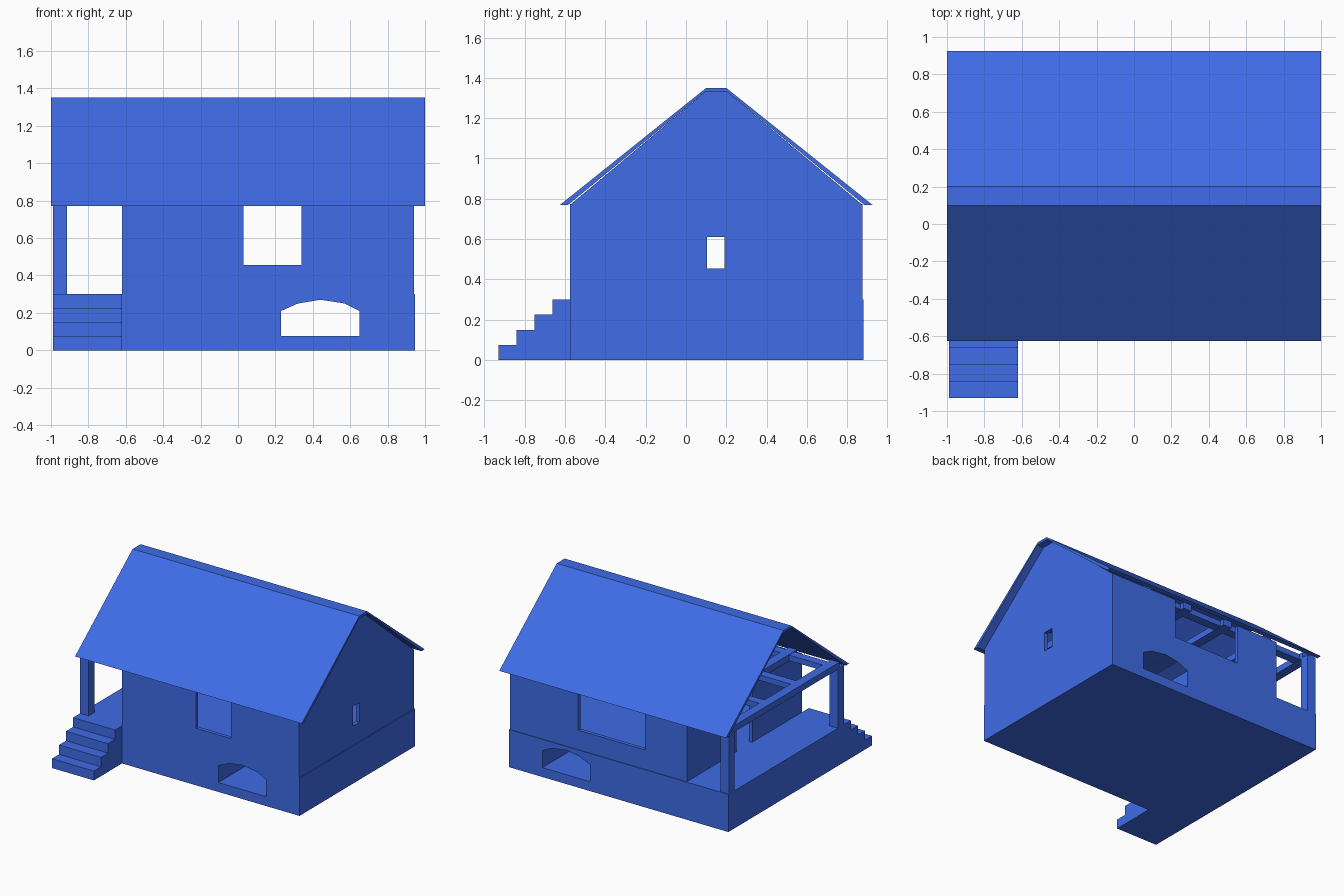
import bpy, bmesh
from mathutils import Vector

if "Cube" in bpy.data.objects:
    bpy.data.objects.remove(bpy.data.objects["Cube"])

mat = bpy.data.materials.new("house_blue")
mat.diffuse_color = (0.05, 0.15, 0.8, 1)
mat.use_nodes = True
mat.node_tree.nodes["Principled BSDF"].inputs["Base Color"].default_value = mat.diffuse_color


def plate(name, loops, axis, lo, hi):
    """Extrude a flat outline (first loop) with holes (other loops) along axis from lo to hi."""
    def place(a, b):
        return {'x': (lo, a, b), 'y': (a, lo, b), 'z': (a, b, lo)}[axis]
    direction = Vector({'x': (1, 0, 0), 'y': (0, 1, 0), 'z': (0, 0, 1)}[axis])
    bm = bmesh.new()
    for loop in loops:
        vs = [bm.verts.new(place(a, b)) for a, b in loop]
        for i, v in enumerate(vs):
            bm.edges.new((v, vs[i - 1]))
    bmesh.ops.triangle_fill(bm, edges=bm.edges[:], use_beauty=True, normal=direction)
    ext = bmesh.ops.extrude_face_region(bm, geom=bm.faces[:], use_keep_orig=True)
    moved = [g for g in ext['geom'] if isinstance(g, bmesh.types.BMVert)]
    bmesh.ops.translate(bm, verts=moved, vec=direction * (hi - lo))
    bmesh.ops.recalc_face_normals(bm, faces=bm.faces[:])
    mesh = bpy.data.meshes.new(name)
    bm.to_mesh(mesh)
    bm.free()
    mesh.materials.append(mat)
    ob = bpy.data.objects.new(name, mesh)
    bpy.context.collection.objects.link(ob)
    return ob


def rect(a0, a1, b0, b1):
    return [(a0, b0), (a1, b0), (a1, b1), (a0, b1)]


def box(name, x0, x1, y0, y1, z0, z1):
    return plate(name, [rect(x0, x1, y0, y1)], 'z', z0, z1)


MID = 0.15          # y of the ridge line
T = 0.03            # wall thickness
FLOOR, EAVE = 0.30, 0.77

# Base with an arched passage from front to back
arch = [(0.23, 0.075), (0.65, 0.075), (0.65, 0.21), (0.57, 0.25),
        (0.44, 0.27), (0.32, 0.25), (0.23, 0.21)]
plate("base", [rect(-0.99, 0.945, 0, FLOOR), arch], 'y', -0.575, 0.88)

# Front stairs, one stepped profile
stairs = [(-0.575, 0)]
for i in range(4):
    y = -0.93 + 0.089 * i
    stairs += [(y, 0.075 * i), (y, 0.075 * (i + 1))]
stairs.append((-0.575, FLOOR))
plate("stairs", [stairs], 'x', -0.99, -0.62)


# Front and back walls, with window openings reaching up to the eaves
def window_wall(name, w0, w1, y0, y1):
    outline = [(-0.62, FLOOR), (0.94, FLOOR), (0.94, EAVE), (w1, EAVE),
               (w1, 0.455), (w0, 0.455), (w0, EAVE), (-0.62, EAVE)]
    plate(name, [outline], 'y', y0, y1)


window_wall("front_wall", 0.03, 0.34, -0.575, -0.575 + T)
window_wall("back_wall", -0.25, 0.34, 0.875 - T, 0.875)

# Right gable wall with a small window
gable = [(-0.575, FLOOR), (0.875, FLOOR), (0.875, EAVE),
         (0.205, 1.33), (0.095, 1.33), (-0.575, EAVE)]
plate("gable_wall", [gable, rect(0.105, 0.19, 0.455, 0.61)], 'x', 0.94 - T, 0.94)

# Wall behind the porch, with a doorway
door_wall = [(-0.575, FLOOR), (0.05, FLOOR), (0.05, 0.70), (0.25, 0.70),
             (0.25, FLOOR), (0.875, FLOOR), (0.875, EAVE), (-0.575, EAVE)]
plate("porch_wall", [door_wall], 'x', -0.62, -0.62 + T)

# Porch posts
for name, y in (("front_post", -0.575), ("back_post", 0.80)):
    box(name, -0.99, -0.915, y, y + 0.075, FLOOR, EAVE + 0.005)

# Open ceiling frame: cross beams and long joists
for i, x in enumerate((-0.953, -0.58, -0.20, 0.18, 0.56)):
    box(f"cross_beam_{i}", x - 0.037, x + 0.037, -0.52, 0.82, EAVE, 0.82)
for i in range(4):
    y = MID - 0.60 + 0.40 * i
    box(f"long_joist_{i}", -0.99, 0.91, y - 0.035, y + 0.035, EAVE + 0.003, 0.817)

# Roof: two slopes meeting a narrow flat ridge
half = [(0.775, EAVE), (0.05, 1.35)]
inner = [(0.055, 1.33), (0.735, EAVE)]
roof = ([(MID - a, z) for a, z in half] + [(MID + a, z) for a, z in half[::-1]]
        + [(MID + a, z) for a, z in inner[::-1]] + [(MID - a, z) for a, z in inner])
plate("roof", [roof], 'x', -1.0, 1.0)
